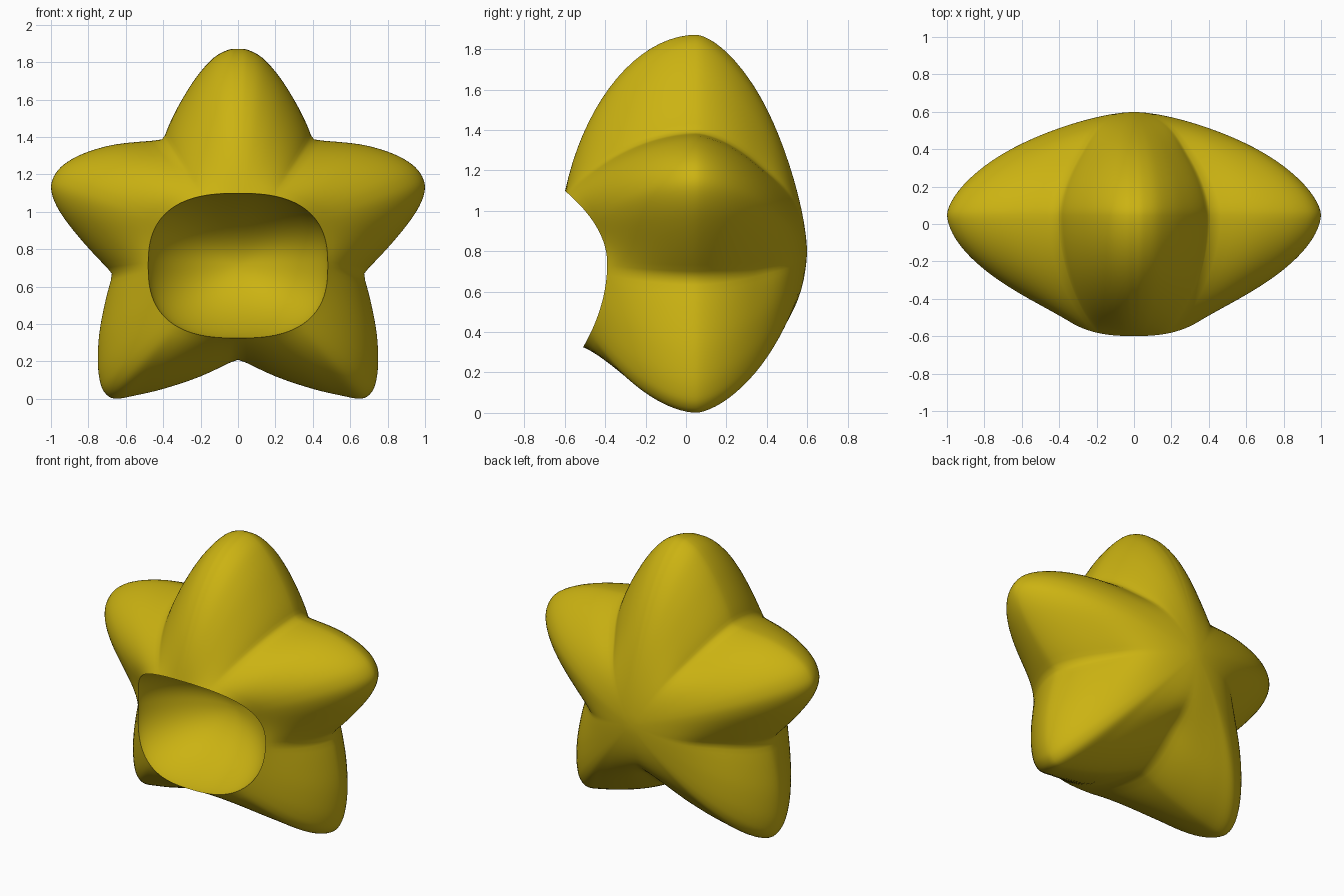
import bpy, bmesh, math
from mathutils import Vector

if "Cube" in bpy.data.objects:
    bpy.data.objects.remove(bpy.data.objects["Cube"])

CX = Vector((0.0, 0.8))      # hub of the star in the x-z plane
SEAM_Y = 0.05                # depth of the outline seam
POCKET_Y = -0.05             # deepest point of the face pocket

# Half outline, split at the notches so these stay crisp
TOP = [(0, 1.872), (.05, 1.868), (.13, 1.825), (.22, 1.725), (.3, 1.60), (.36, 1.485), (.4, 1.385)]
SIDE = [(.4, 1.385), (.65, 1.362), (.82, 1.315), (.93, 1.255), (.985, 1.19), (1, 1.12),
        (.97, 1.03), (.9, .925), (.79, .795), (.67, .67)]
LEG = [(.67, .67), (.71, .52), (.742, .35), (.75, .2), (.74, .1), (.715, .035), (.66, 0),
       (.55, .018), (.4, .053), (.2, .12), (0, .215)]


def smooth_path(pts, steps=4):
    """Catmull-Rom samples through the points, last point left out."""
    p = [Vector(q) for q in pts]
    p = [2 * p[0] - p[1]] + p + [2 * p[-1] - p[-2]]
    out = []
    for i in range(1, len(p) - 2):
        a, b, c, d = p[i - 1:i + 3]
        for k in range(steps):
            t = k / steps
            out.append(0.5 * (2 * b + (c - a) * t + (2 * a - 5 * b + 4 * c - d) * t * t
                              + (3 * b - a - 3 * c + d) * t ** 3))
    return out


half = smooth_path(TOP) + smooth_path(SIDE) + smooth_path(LEG) + [Vector(LEG[-1])]
outline = half + [Vector((-p.x, p.y)) for p in reversed(half[1:-1])]
N = len(outline)


def opening_radius(d):
    """Distance from the hub to the rounded opening along direction d."""
    lo, hi = 0.0, 1.0
    for _ in range(40):
        m = (lo + hi) / 2
        p = CX + d * m
        if abs(p.x / .48) ** 2.6 + abs((p.y - .712) / .387) ** 2.6 < 1:
            lo = m
        else:
            hi = m
    return lo


def rim_depth(z):
    k = (z - .74) / .36
    return -.39 - (.21 if k > 0 else .09) * k * k


def puff(u, q, p):
    return max(0.0, 1 - u ** q) ** (1 / p)


bm = bmesh.new()
FRONT, BACK, POCKET = 18, 22, 16
rings = []


def add_ring(fn):
    rings.append([bm.verts.new(fn(p)) for p in outline])


# Dished pocket inside the opening, from its middle to the rim
def pocket(t):
    def fn(p):
        d = (p - CX).normalized()
        rim = CX + d * opening_radius(d)
        mid = Vector((0, .72))
        s = math.sin(t * math.pi / 2)
        q = mid + (rim - mid) * s
        y0 = rim_depth(rim.y)
        return (q.x, y0 + (POCKET_Y - y0) * (1 - s * s) ** .75, q.y)
    return fn


# Puffy front, from the rim to the seam
def front(t):
    def fn(p):
        v = p - CX
        r = v.length
        d = v / r
        rh = opening_radius(d)
        a0 = math.asin(rh / r)
        u = math.sin(a0 + (math.pi / 2 - a0) * t)
        w = max(0, d.y) ** 3
        q, e = 1.35 + .5 * w, 1.75 + .2 * w
        y0 = rim_depth((CX + d * rh).y)
        f = puff(u, q, e) / puff(rh / r, q, e) if t < 1 else 0
        q2 = CX + v * u
        return (q2.x, SEAM_Y + (y0 - SEAM_Y) * f, q2.y)
    return fn


# Puffy back, from the seam to the hub, rounding off towards the hub
def back(t):
    def fn(p):
        u = math.cos(t * math.pi / 2)
        v = p - CX
        s = min(1, u / .75)
        s = s * s * (3 - 2 * s)
        q = CX + v.normalized() * u * (v.length * s + .98 * (1 - s))
        return (q.x, SEAM_Y + .55 * puff(u, 1.6, 1.6), q.y)
    return fn


for i in range(1, POCKET):
    add_ring(pocket(i / POCKET))
for i in range(FRONT + 1):
    add_ring(front(i / FRONT))
for i in range(1, BACK):
    add_ring(back(i / BACK))

for r0, r1 in zip(rings, rings[1:]):
    for i in range(N):
        j = (i + 1) % N
        bm.faces.new((r0[i], r0[j], r1[j], r1[i]))
for ring, pos in ((rings[0], (0, POCKET_Y, .72)), (rings[-1], (0, .6, CX.y))):
    c = bm.verts.new(pos)
    for i in range(N):
        bm.faces.new((ring[i], ring[(i + 1) % N], c))
# Soften the creases between the arms, keeping pocket and rim in place
soft = [v for ring in rings[POCKET:] for v in ring]
bmesh.ops.smooth_vert(bm, verts=soft, factor=.5, use_axis_x=True, use_axis_y=True, use_axis_z=True)
bmesh.ops.recalc_face_normals(bm, faces=bm.faces)

mesh = bpy.data.meshes.new("star_body")
bm.to_mesh(mesh)
bm.free()
star = bpy.data.objects.new("star_body", mesh)
bpy.context.collection.objects.link(star)

mat = bpy.data.materials.new("golden_yellow")
mat.diffuse_color = (.6, .45, .006, 1)
mat.use_nodes = True
mat.node_tree.nodes["Principled BSDF"].inputs["Base Color"].default_value = mat.diffuse_color
mesh.materials.append(mat)

bpy.context.view_layer.objects.active = star
star.select_set(True)
bpy.ops.object.shade_smooth_by_angle(angle=math.radians(70))
